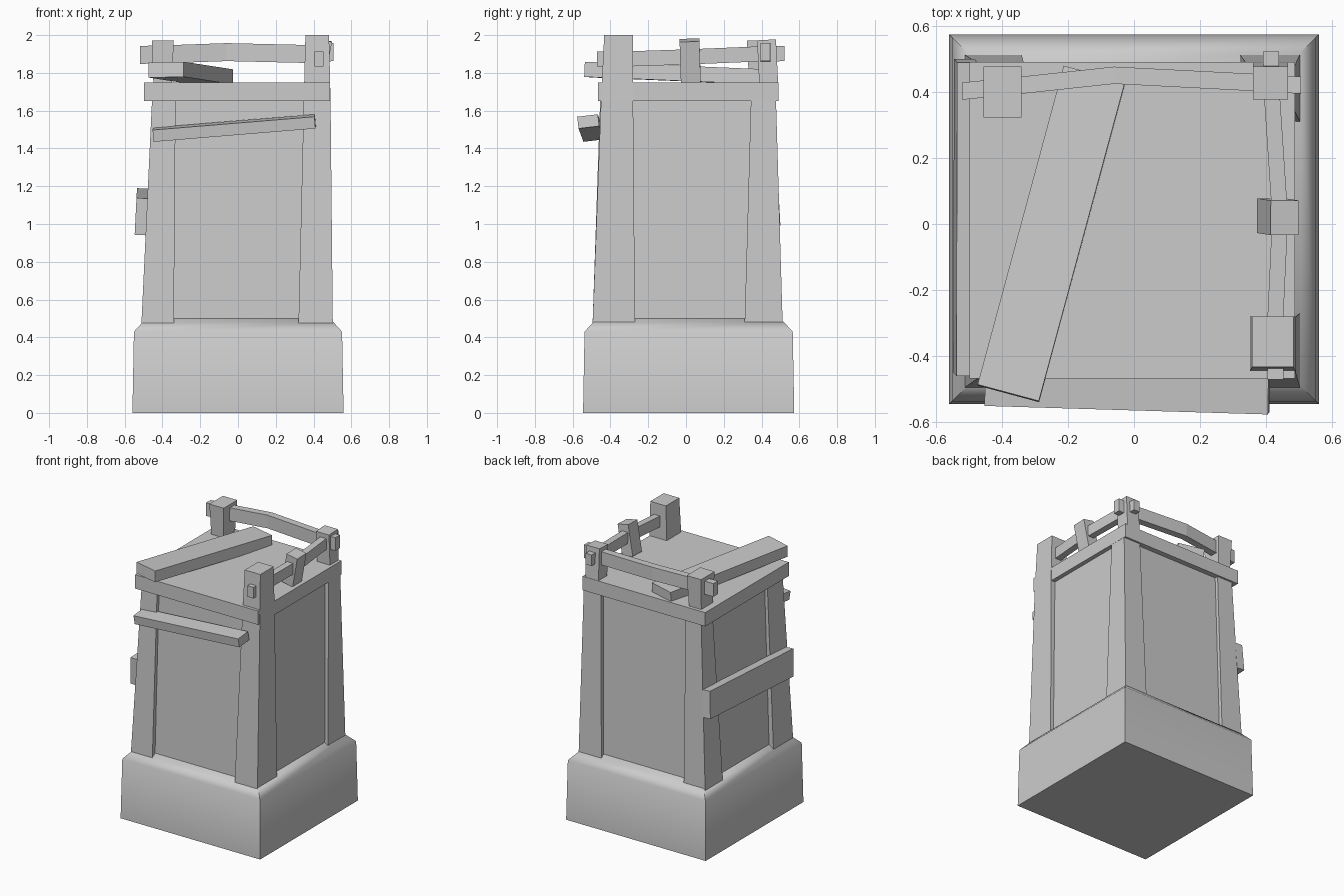
import bpy, bmesh, math
from mathutils import Matrix, Euler, Vector

if "Cube" in bpy.data.objects:
    bpy.data.objects.remove(bpy.data.objects["Cube"])


def finish(name, bm):
    bmesh.ops.recalc_face_normals(bm, faces=bm.faces)
    me = bpy.data.meshes.new(name)
    bm.to_mesh(me)
    bm.free()
    ob = bpy.data.objects.new(name, me)
    bpy.context.collection.objects.link(ob)
    return ob


def loft(name, rings):
    """Skin four-point rings and cap both ends."""
    bm = bmesh.new()
    loops = [[bm.verts.new(p) for p in r] for r in rings]
    for a, b in zip(loops, loops[1:]):
        for i in range(4):
            j = (i + 1) % 4
            bm.faces.new((a[i], a[j], b[j], b[i]))
    bm.faces.new(loops[0])
    bm.faces.new(loops[-1])
    return finish(name, bm)


def tower(name, *levels):
    """Stacked rectangles: (z, x0, x1, y0, y1)."""
    return loft(name, [[(x0, y0, z), (x1, y0, z), (x1, y1, z), (x0, y1, z)]
                       for z, x0, x1, y0, y1 in levels])


def box(name, loc, size, rot=(0, 0, 0)):
    bm = bmesh.new()
    m = (Matrix.Translation(loc) @ Euler(rot).to_matrix().to_4x4()
         @ Matrix.Diagonal(Vector((*size, 1))))
    bmesh.ops.create_cube(bm, size=1, matrix=m)
    return finish(name, bm)


def rail(name, path, width, height, axis):
    """Bent bar along x (axis 0) or y (axis 1)."""
    rings = []
    for p in path:
        ring = []
        for s, t in ((-1, -1), (1, -1), (1, 1), (-1, 1)):
            q = Vector(p)
            q[1 - axis] += s * width / 2
            q.z += t * height / 2
            ring.append(q)
        rings.append(ring)
    return loft(name, rings)


# Stone base, softly shaded with a rounded shoulder
cy = 0.014
base = tower("base", *[(z, -h, h, cy - h, cy + h) for z, h in
                       ((0, 0.559), (0.43, 0.551), (0.48, 0.505), (0.515, 0.455))])
for p in base.data.polygons:
    p.use_smooth = True
base.data.set_sharp_from_angle(angle=math.radians(60))

# Tapered body between the posts
tower("body", (0.45, -0.478, 0.478, -0.465, 0.485), (1.7, -0.432, 0.455, -0.43, 0.45))

# Corner posts (the front left one stops under the platform)
tower("front_left_post", (0.46, -0.512, -0.34, -0.495, -0.27),
      (1.7, -0.453, -0.33, -0.453, -0.28))
tower("front_right_post", (0.46, 0.32, 0.502, -0.495, -0.27),
      (1.65, 0.348, 0.49, -0.45, -0.28), (2.0, 0.357, 0.482, -0.433, -0.28))
tower("back_left_post", (0.46, -0.512, -0.34, 0.31, 0.512),
      (1.7, -0.453, -0.33, 0.345, 0.475))
tower("back_right_post", (0.46, 0.32, 0.502, 0.31, 0.512),
      (1.7, 0.348, 0.485, 0.345, 0.475))

# Platform
tower("platform", (1.65, -0.497, 0.487, -0.467, 0.49), (1.75, -0.497, 0.487, -0.467, 0.49))

# Upper railing posts
tower("back_left_rail_post", (1.74, -0.448, -0.35, 0.335, 0.465),
      (1.972, -0.455, -0.34, 0.322, 0.477))
box("back_right_rail_post", (0.413, 0.432, 1.86), (0.105, 0.1, 0.23), (0.05, 0, 0))
box("leaning_rail_post", (0.435, 0.022, 1.865), (0.086, 0.105, 0.22), (0.03, 0.19, 0))

# Bent rails
rail("back_rail", [(-0.52, 0.402, 1.895), (-0.34, 0.42, 1.9), (-0.06, 0.45, 1.91),
                   (0.37, 0.428, 1.9), (0.505, 0.42, 1.91)], 0.052, 0.095, 0)
rail("right_rail", [(0.428, -0.47, 1.873), (0.428, -0.28, 1.875), (0.442, 0.02, 1.885),
                    (0.418, 0.38, 1.9), (0.414, 0.522, 1.902)], 0.048, 0.08, 1)

# Loose planks: on the platform, across the front and across the left side
box("platform_plank", (-0.25, -0.03, 1.797), (0.192, 1.0, 0.08), (-0.04, -0.02, -0.263))
box("front_plank", (-0.02, -0.505, 1.508), (0.86, 0.11, 0.063), (0.12, -0.082, -0.03))
box("left_plank", (-0.51, 0.02, 1.065), (0.062, 0.95, 0.195), (0.055, 0.05, 0))
